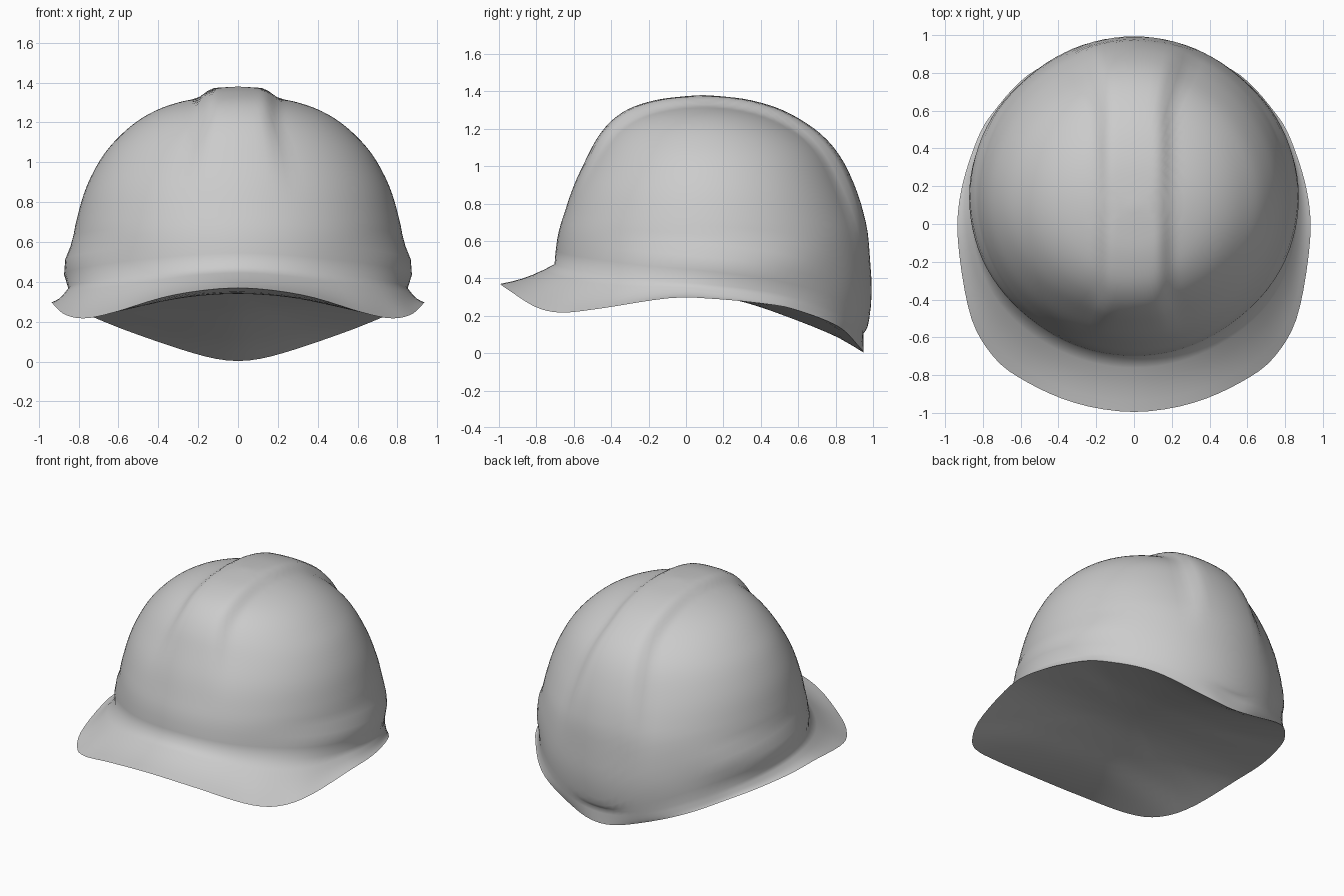
import bpy, bmesh, math
from mathutils import Vector

if "Cube" in bpy.data.objects:
    bpy.data.objects.remove(bpy.data.objects["Cube"])

COLS, BRIM_ROWS, DOME_ROWS, CAP_ROWS = 96, 5, 34, 14

# dome levels: height, half width, front y, back y
LEVELS = [(.10, .83, -.71, .945), (.16, .835, -.71, .976), (.36, .845, -.71, .993),
          (.60, .83, -.69, .965), (.75, .80, -.65, .92), (.89, .755, -.595, .86),
          (1.03, .68, -.515, .785), (1.13, .595, -.45, .70), (1.21, .50, -.375, .59),
          (1.27, .39, -.28, .47), (1.31, .26, -.15, .33), (1.327, .13, -.02, .20),
          (1.335, 0, .09, .09)]
# rim of the brim, front to back: angle, x, y, z
RIM = [(-15, -.32, -.945, .335), (0, 0, -.995, .37), (15, .32, -.945, .335), (35, .63, -.80, .245),
       (48, .77, -.67, .217), (62, .87, -.47, .237), (79, .933, -.08, .295), (92, .92, .15, .29),
       (112, .845, .41, .265), (122, .77, .56, .24), (145, .53, .81, .145), (168, .18, .93, .03),
       (180, 0, .95, .003), (192, -.18, .93, .03)]
# height where the brim meets the dome: angle, z
CREASE = [(-35, .44), (0, .475), (35, .44), (65, .395), (90, .365), (112, .325), (135, .25),
          (150, .185), (168, .125), (180, .105), (192, .125)]
# underside along the centre line: y, z
UNDER = [(-1, .37), (-.85, .35), (-.62, .34), (-.4, .36), (-.1, .365), (.3, .275), (.5, .21),
         (.8, .09), (.95, .003)]


def curve(keys, t):
    """Smooth interpolation through (t, values...) keys."""
    n = len(keys)
    i = 0
    while i < n - 2 and t > keys[i + 1][0]:
        i += 1
    a, b = keys[i], keys[i + 1]
    p, q = keys[max(i - 1, 0)], keys[min(i + 2, n - 1)]
    h = b[0] - a[0]
    s = (t - a[0]) / h
    out = []
    for k in range(1, len(a)):
        m0 = (b[k] - p[k]) / (b[0] - p[0]) * h
        m1 = (q[k] - a[k]) / (q[0] - a[0]) * h
        out.append((2*s**3 - 3*s*s + 1)*a[k] + (s**3 - 2*s*s + s)*m0
                   + (3*s*s - 2*s**3)*b[k] + (s**3 - s*s)*m1)
    return out


def step(lo, hi, v):
    s = min(1, max(0, (v - lo) / (hi - lo)))
    return s * s * (3 - 2 * s)


PROFILE = [(i,) + lv for i, lv in enumerate(LEVELS)]
TOP = len(LEVELS) - 1


def dome_point(ang, t):
    z, w, yf, yb = curve(PROFILE, t)
    mid = .15 - .06 * t / TOP
    # swelling low on both sides
    side = math.sin(ang)
    bump = .03 * step(.5, .95, side) * step(.34, .43, z) * (1 - step(.5, .62, z))
    c = math.cos(ang)
    y = mid - c * (mid - yf if c > 0 else yb - mid)
    p = Vector(((w + bump) * side, y, z))
    # raised central band running over the crown
    edge = .16 + .2 * max(0, 1.2 - z)
    front, back = step(.75, 1.33, z), step(.4, 1.0, z)
    fade = front + (back - front) * step(-.1, .2, y)
    lift = .045 * fade * (1 - step(edge - .05, edge + .06, abs(p.x)))
    return p + (p - Vector((0, .1, .5))).normalized() * lift


def crease_level(z):
    lo, hi = 0, 4
    for _ in range(30):
        m = (lo + hi) / 2
        lo, hi = (m, hi) if curve(PROFILE, m)[0] < z else (lo, m)
    return lo


def column(deg):
    ang = math.radians(deg)
    t0 = crease_level(curve(CREASE, deg)[0])
    rim, base = Vector(curve(RIM, deg)), dome_point(ang, t0)
    pts = []
    # underside, centre to rim
    for k in range(1, CAP_ROWS):
        s = k / CAP_ROWS
        x, y = rim.x * s, rim.y * s
        z = curve(UNDER, y)[0] + (rim.z - curve(UNDER, rim.y)[0]) * s * s
        pts.append(Vector((x, y, z)))
    # brim
    for k in range(BRIM_ROWS):
        s = k / BRIM_ROWS
        p = rim.lerp(base, s)
        p.z -= .015 * math.sin(math.pi * s)
        pts.append(p)
    # dome
    for k in range(DOME_ROWS):
        pts.append(dome_point(ang, t0 + (TOP - t0) * k / DOME_ROWS))
    return pts


# helmet shell: columns swept around, mirrored left to right, closed at crown and underside
bm = bmesh.new()
grid = []
for i in range(COLS):
    deg = 360 * i / COLS
    sx = 1 if deg <= 180 else -1
    grid.append([bm.verts.new((sx * p.x, p.y, p.z)) for p in column(min(deg, 360 - deg))])
crown = bm.verts.new(dome_point(0, TOP))
inner = bm.verts.new((0, 0, curve(UNDER, 0)[0]))
for i in range(COLS):
    a, b = grid[i], grid[(i + 1) % COLS]
    bm.faces.new((b[0], a[0], inner))
    for k in range(len(a) - 1):
        bm.faces.new((a[k], b[k], b[k + 1], a[k + 1]))
    bm.faces.new((a[-1], b[-1], crown))
bmesh.ops.recalc_face_normals(bm, faces=bm.faces[:])
mesh = bpy.data.meshes.new("helmet_shell")
bm.to_mesh(mesh)
bm.free()
shell = bpy.data.objects.new("helmet_shell", mesh)
bpy.context.collection.objects.link(shell)

bpy.context.view_layer.objects.active = shell
shell.select_set(True)
bpy.ops.object.shade_smooth_by_angle(angle=math.radians(80))
